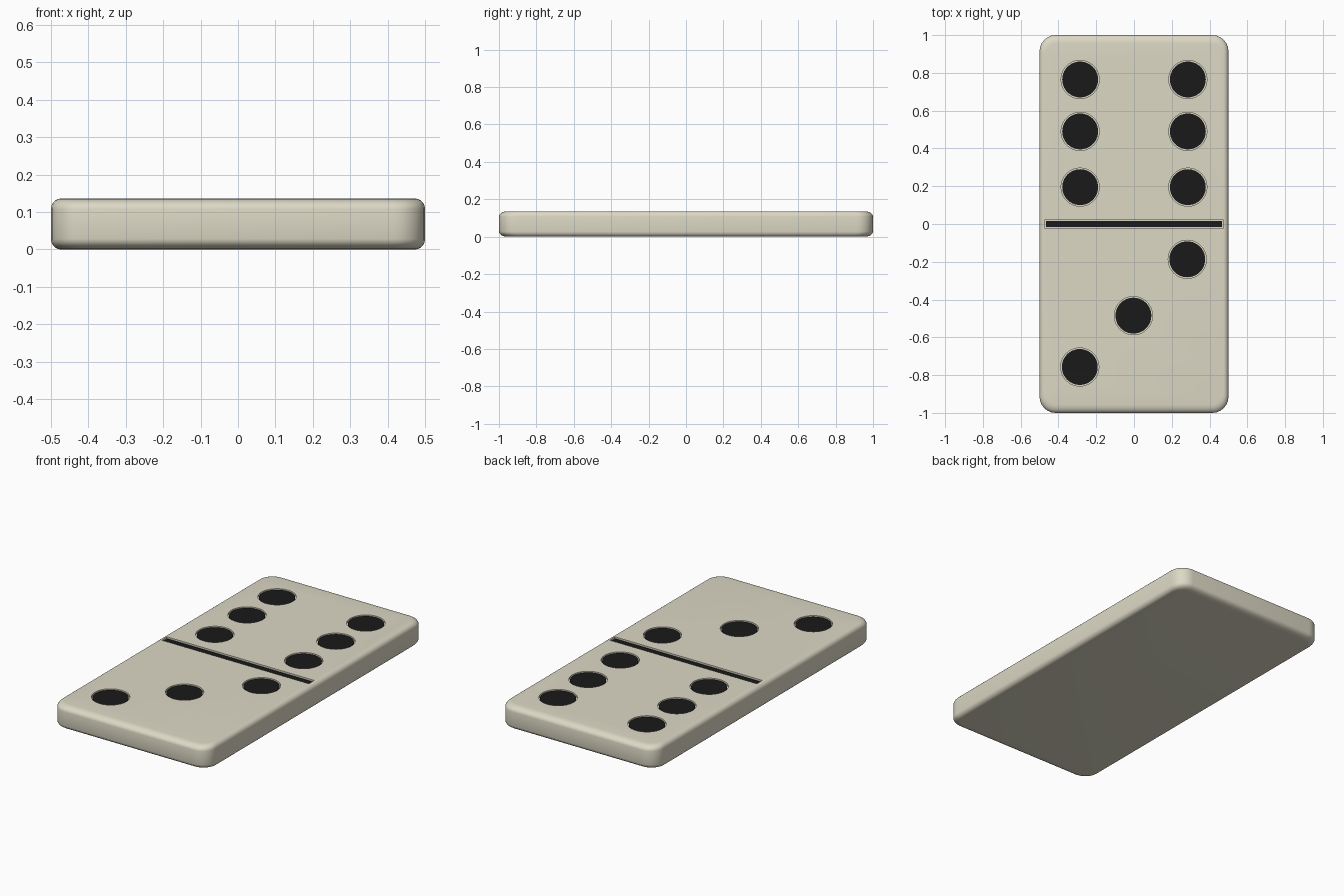
import bpy, bmesh
from math import sin, cos, pi

if "Cube" in bpy.data.objects:
    bpy.data.objects.remove(bpy.data.objects["Cube"])

H = 0.136


def material(name, rgb):
    m = bpy.data.materials.new(name)
    m.diffuse_color = (*rgb, 1)
    m.use_nodes = True
    m.node_tree.nodes["Principled BSDF"].inputs["Base Color"].default_value = m.diffuse_color
    return m


cream = material("cream", (0.72, 0.69, 0.56))
black = material("black", (0.01, 0.01, 0.01))


def add_object(name, bm, mat):
    bmesh.ops.recalc_face_normals(bm, faces=bm.faces)
    me = bpy.data.meshes.new(name)
    bm.to_mesh(me)
    bm.free()
    me.materials.append(mat)
    ob = bpy.data.objects.new(name, me)
    bpy.context.collection.objects.link(ob)
    return ob


def outline(hx, hy, r, n=6):
    pts = []
    for k, (sx, sy) in enumerate([(1, 1), (-1, 1), (-1, -1), (1, -1)]):
        for i in range(n + 1):
            a = k * pi / 2 + i / n * pi / 2
            pts.append((sx * (hx - r) + r * cos(a), sy * (hy - r) + r * sin(a)))
    return pts


def disc(name, x, y, r, z0, z1, mat):
    bm = bmesh.new()
    bmesh.ops.create_cone(bm, cap_ends=True, segments=40, radius1=r, radius2=r, depth=z1 - z0)
    bmesh.ops.translate(bm, verts=bm.verts, vec=(x, y, (z0 + z1) / 2))
    return add_object(name, bm, mat)


def bar(name, hx, hy, z0, z1, mat):
    bm = bmesh.new()
    bmesh.ops.create_cube(bm, size=1)
    bmesh.ops.scale(bm, verts=bm.verts, vec=(2 * hx, 2 * hy, z1 - z0))
    bmesh.ops.translate(bm, verts=bm.verts, vec=(0, 0, (z0 + z1) / 2))
    return add_object(name, bm, mat)


# Tile body: rounded outline lofted through a rounded edge section
steps = [i / 5 * pi / 2 for i in range(6)]
section = [(1 - sin(a), 0.028 * (1 - cos(a))) for a in steps]
section += [(t, H - z) for t, z in reversed(section)]
bm = bmesh.new()
rings = []
for t, z in section:
    pts = outline(0.5 - 0.026 * t, 1 - 0.045 * t, 0.085 - 0.02 * t)
    rings.append([bm.verts.new((x, y, z)) for x, y in pts])
for a, b in zip(rings, rings[1:]):
    for i in range(len(a)):
        j = (i + 1) % len(a)
        bm.faces.new((a[i], a[j], b[j], b[i]))
bm.faces.new(rings[0][::-1])
bm.faces.new(rings[-1])
tile = add_object("tile", bm, cream)

# Pips (six above, three on the diagonal below) and centre line, with their recesses
spots = [(s * 0.285, y) for s in (-1, 1) for y in (0.195, 0.49, 0.765)]
spots += [(0.282, -0.187), (-0.003, -0.485), (-0.287, -0.757)]
cutters = [bar("groove_cutter", 0.472, 0.025, H - 0.01, H + 0.05, cream)]
bar("centre_line", 0.465, 0.016, H - 0.02, H - 0.005, black)
for x, y in spots:
    cutters.append(disc("pip_cutter", x, y, 0.101, H - 0.01, H + 0.05, cream))
    disc("pip", x, y, 0.095, H - 0.02, H - 0.004, black)

# Cut the recesses, then drop the cutters
bpy.context.view_layer.objects.active = tile
for c in cutters:
    c.hide_render = True
    mod = tile.modifiers.new("recess", "BOOLEAN")
    mod.operation = "DIFFERENCE"
    mod.solver = "EXACT"
    mod.object = c
    bpy.ops.object.modifier_apply(modifier=mod.name)
    bpy.data.objects.remove(c)

# Smooth shading with sharp rims
for ob in bpy.context.collection.objects:
    ob.select_set(True)
bpy.ops.object.shade_smooth_by_angle(angle=0.6)
